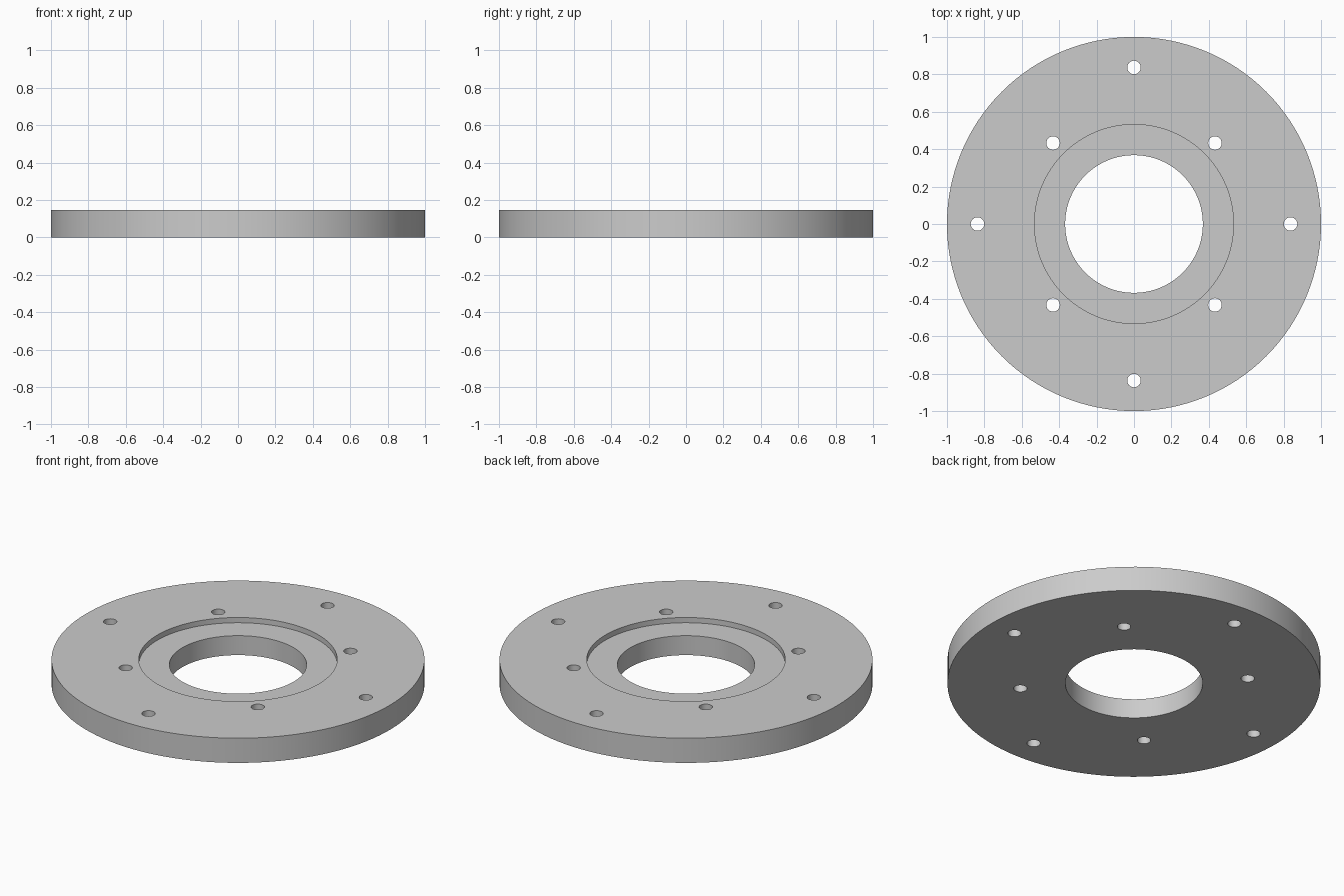
import bpy
import bmesh
from math import cos, sin, pi, radians
from mathutils import Matrix, Vector

cube = bpy.data.objects.get("Cube")
if cube:
    bpy.data.objects.remove(cube, do_unlink=True)

HEIGHT = 0.146
OUTER, RECESS, BORE = 1.0, 0.532, 0.368
RECESS_DEPTH = 0.031
HOLE = 0.036
SEGMENTS = 128

grey = bpy.data.materials.new("machined grey")
grey.use_nodes = True
colour = (0.6, 0.6, 0.6, 1)
grey.diffuse_color = colour
grey.node_tree.nodes["Principled BSDF"].inputs["Base Color"].default_value = colour


def add_object(name, bm):
    bmesh.ops.recalc_face_normals(bm, faces=bm.faces)
    mesh = bpy.data.meshes.new(name)
    bm.to_mesh(mesh)
    bm.free()
    mesh.materials.append(grey)
    obj = bpy.data.objects.new(name, mesh)
    bpy.context.collection.objects.link(obj)
    return obj


# Flange ring: closed profile turned around the z axis
floor = HEIGHT - RECESS_DEPTH
profile = [(BORE, 0), (OUTER, 0), (OUTER, HEIGHT),
           (RECESS, HEIGHT), (RECESS, floor), (BORE, floor)]
bm = bmesh.new()
rings = []
for i in range(SEGMENTS):
    a = 2 * pi * i / SEGMENTS
    rings.append([bm.verts.new((r * cos(a), r * sin(a), z)) for r, z in profile])
for i, ring in enumerate(rings):
    after = rings[(i + 1) % SEGMENTS]
    for j in range(len(profile)):
        k = (j + 1) % len(profile)
        bm.faces.new((ring[j], ring[k], after[k], after[j]))
flange = add_object("flange_ring", bm)

# Bolt holes: four on the outer circle, four on the inner one
bm = bmesh.new()
for radius, start in ((0.837, 0), (0.612, 45)):
    for n in range(4):
        a = radians(start + 90 * n)
        place = Vector((radius * cos(a), radius * sin(a), HEIGHT / 2))
        bmesh.ops.create_cone(bm, cap_ends=True, segments=32, radius1=HOLE,
                              radius2=HOLE, depth=HEIGHT * 2,
                              matrix=Matrix.Translation(place))
cutter = add_object("bolt_hole_cutter", bm)
cutter.hide_render = True

cut = flange.modifiers.new("bolt holes", 'BOOLEAN')
cut.operation = 'DIFFERENCE'
cut.solver = 'EXACT'
cut.object = cutter

# Apply the holes, then smooth the round walls and keep the rims sharp
bpy.ops.object.select_all(action='DESELECT')
flange.select_set(True)
bpy.context.view_layer.objects.active = flange
bpy.ops.object.modifier_apply(modifier=cut.name)
bpy.data.objects.remove(cutter, do_unlink=True)
bpy.ops.object.shade_smooth_by_angle(angle=radians(30))
